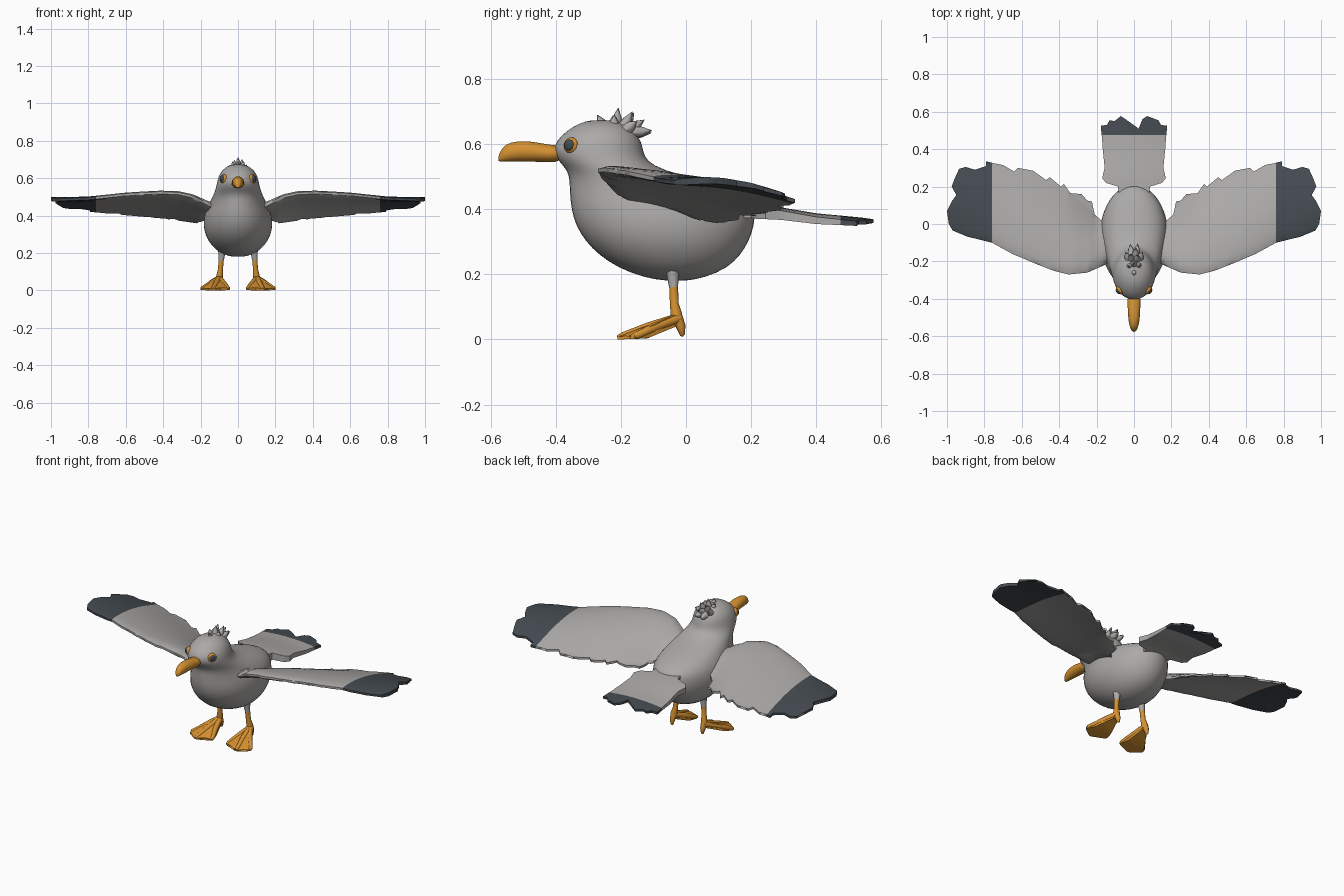
import bpy, bmesh, math
from mathutils import Vector

if "Cube" in bpy.data.objects:
    bpy.data.objects.remove(bpy.data.objects["Cube"])


def material(name, rgb):
    m = bpy.data.materials.new(name)
    m.use_nodes = True
    colour = (*rgb, 1)
    m.diffuse_color = colour
    m.node_tree.nodes["Principled BSDF"].inputs["Base Color"].default_value = colour
    return m


GREY = material("feather grey", (.41, .40, .39))
DARK = material("slate tips", (.058, .070, .082))
ORANGE = material("beak orange", (.66, .28, .03))


def lerp(table, t):
    """Piecewise linear lookup in a list of (key, value)."""
    if t <= table[0][0]:
        return table[0][1]
    for (a, va), (b, vb) in zip(table, table[1:]):
        if t <= b:
            return va + (vb - va) * (t - a) / (b - a)
    return table[-1][1]


def finish(name, bm, mats, rule=None, mirror=False, subdivide=0):
    bmesh.ops.recalc_face_normals(bm, faces=bm.faces)
    if rule:
        for f in bm.faces:
            f.material_index = int(rule(f.calc_center_median()))
    mesh = bpy.data.meshes.new(name)
    bm.to_mesh(mesh)
    bm.free()
    for m in mats:
        mesh.materials.append(m)
    ob = bpy.data.objects.new(name, mesh)
    bpy.context.collection.objects.link(ob)
    bpy.ops.object.select_all(action='DESELECT')
    ob.select_set(True)
    bpy.context.view_layer.objects.active = ob
    bpy.ops.object.shade_smooth_by_angle(angle=math.radians(50))
    if mirror:
        ob.modifiers.new("Mirror", 'MIRROR').use_clip = False
    if subdivide:
        sub = ob.modifiers.new("Subdivision", 'SUBSURF')
        sub.levels = sub.render_levels = subdivide
    return ob


def loft(bm, rings, n=16):
    """Skin elliptical rings given as (centre, half axis, half axis)."""
    loops = []
    for c, a, b in rings:
        angles = [math.tau * i / n for i in range(n)]
        loops.append([bm.verts.new(Vector(c) + Vector(a) * math.cos(t) + Vector(b) * math.sin(t))
                      for t in angles])
    for p, q in zip(loops, loops[1:]):
        for i in range(n):
            j = (i + 1) % n
            bm.faces.new((p[i], p[j], q[j], q[i]))
    bm.faces.new(loops[0])
    bm.faces.new(loops[-1])


def tube(bm, points, n=10):
    """Round limb through (x, y, z, radius) points."""
    pts = [Vector(p[:3]) for p in points]
    axis = (pts[-1] - pts[0]).normalized()
    a = axis.orthogonal().normalized()
    b = axis.cross(a)
    loft(bm, [(c, a * p[3], b * p[3]) for c, p in zip(pts, points)], n)


def sheet(bm, outline, bottom, top, step, cuts=()):
    """Thin shaped plate: outline in plan, heights from two functions."""
    start = bm.faces.new([bm.verts.new((x, y, 0)) for x, y in outline])
    bmesh.ops.triangulate(bm, faces=[start])
    planes = list(cuts)
    for axis in (0, 1):
        lo, hi = min(p[axis] for p in outline), max(p[axis] for p in outline)
        normal = Vector((axis == 0, axis == 1, 0))
        planes += [(normal * (lo + step * k), normal) for k in range(1, int((hi - lo) / step) + 1)]
    for co, no in planes:
        bmesh.ops.bisect_plane(bm, geom=bm.verts[:] + bm.edges[:] + bm.faces[:],
                               plane_co=co, plane_no=no, dist=1e-5)
    upper = bmesh.ops.extrude_face_region(bm, geom=bm.faces[:])["geom"]
    upper = {v for v in upper if isinstance(v, bmesh.types.BMVert)}
    for v in bm.verts:
        v.co.z = (top if v in upper else bottom)(v.co.x, v.co.y)


# Body and head: level slices (height, front, back, half width)
slices = [(.18, -.06, .00, .03), (.19, -.13, .06, .075), (.22, -.21, .13, .125),
          (.26, -.27, .17, .157), (.30, -.31, .195, .178), (.35, -.342, .213, .187),
          (.40, -.355, .216, .182), (.43, -.358, .20, .172), (.46, -.36, .15, .158),
          (.49, -.36, .05, .142), (.52, -.365, -.07, .128), (.55, -.395, -.122, .118),
          (.58, -.41, -.13, .112), (.61, -.40, -.137, .105), (.64, -.37, -.155, .088),
          (.665, -.33, -.19, .058), (.675, -.29, -.23, .02)]
bm = bmesh.new()
loft(bm, [((0, (f + b) / 2, z), (w, 0, 0), (0, (b - f) / 2, 0)) for z, f, b, w in slices], 24)
finish("body", bm, [GREY], subdivide=1)

# Beak: upright slices (depth, centre height, half width, half height)
beak = [(-.38, .572, .036, .026), (-.42, .571, .035, .027), (-.47, .578, .034, .032),
        (-.52, .579, .030, .032), (-.555, .574, .022, .028), (-.572, .562, .012, .016),
        (-.577, .555, .004, .006)]
bm = bmesh.new()
loft(bm, [((0, y, z), (w, 0, 0), (0, 0, h)) for y, z, w, h in beak])
finish("beak", bm, [ORANGE], subdivide=1)

# Eyes: orange rim with a dark pupil facing out
facing = Vector((.8, -.58, .12)).normalized()
side = facing.cross((0, 0, 1)).normalized()
up = side.cross(facing)
for name, mat, r, out in (("eye_rims", ORANGE, .025, .0), ("pupils", DARK, .018, .009)):
    bm = bmesh.new()
    centre = Vector((.077, -.354, .597)) + facing * out
    rings = []
    for k in range(1, 10):
        t = math.pi * k / 10
        s = r * math.sin(t)
        rings.append((centre - facing * (math.cos(t) * r * .6), side * s, up * s))
    loft(bm, rings)
    finish(name, bm, [mat], mirror=True)

# Crest: pointed tufts fanning up and back
bm = bmesh.new()
tufts = [(0, -.272, .69), (0, -.208, .712), (.03, -.22, .69), (-.03, -.225, .688),
         (.022, -.165, .70), (-.02, -.16, .697), (.045, -.15, .672), (-.045, -.15, .67),
         (.01, -.128, .675), (.02, -.105, .642), (-.02, -.107, .635)]
for x, y, z in tufts:
    tip, base = Vector((x, y, z)), Vector((x * .6, -.215 + (y + .2) * .4, .635))
    mid = base.lerp(tip, .6)
    tube(bm, [(*base, .024), (*mid, .015), (*tip, .001)], 7)
finish("crest", bm, [GREY])

# Wings: feathered outline, sloping down to the trailing edge
front_edge = [(.08, -.18), (.17, -.225), (.25, -.26), (.35, -.27), (.43, -.25), (.52, -.215),
              (.65, -.16), (.76, -.10), (.89, -.068), (.97, -.035)]
feathers = [(.99, .0), (1.0, .07), (.975, .12), (.95, .155), (.975, .20), (.96, .24), (.91, .235),
            (.935, .295), (.90, .305), (.85, .29), (.79, .31), (.775, .285), (.80, .25), (.765, .25),
            (.79, .335), (.75, .325), (.715, .29), (.70, .315), (.64, .28), (.62, .30), (.56, .265),
            (.54, .285), (.47, .235), (.45, .25), (.39, .20), (.375, .215), (.34, .165), (.28, .16),
            (.25, .125), (.225, .12), (.21, .05), (.17, .015), (.08, .0)]
back_edge = [(.08, .02), (.2, .06), (.35, .19), (.55, .28), (.8, .34), (1, .28)]
front_height = [(.08, .42), (.17, .465), (.24, .50), (.32, .518), (.42, .522), (.6, .512), (.8, .49), (1, .482)]
back_height = [(.08, .37), (.2, .362), (.4, .39), (.6, .408), (.8, .426), (1, .455)]


def wing_surface(sign):
    def height(x, y):
        lead, trail = lerp(front_edge, x), lerp(back_edge, x)
        u = min(max((y - lead) / (trail - lead), 0), 1)
        mid = lerp(front_height, x) * (1 - u) + lerp(back_height, x) * u
        thick = .006 + .055 * math.sqrt(u) * (1 - u) ** 1.5 * (1.25 - x)
        return mid + .018 * math.sin(math.pi * u) + sign * thick
    return height


bm = bmesh.new()
sheet(bm, front_edge + feathers, wing_surface(-1), wing_surface(1), .03,
      [(Vector((.76, 0, 0)), Vector((1, 0, 0)))])
finish("wings", bm, [GREY, DARK], lambda c: c.x > .76, mirror=True)

# Tail: notched fan with dark ends
half = [(.08, .12), (.085, .20), (.15, .22), (.17, .245), (.157, .30), (.167, .40), (.172, .47),
        (.178, .525), (.145, .53), (.13, .555), (.105, .55), (.07, .577), (.045, .56), (.025, .51)]
outline = half + [(0, .465)] + [(-x, y) for x, y in reversed(half)]
tail_top = [(.12, .425), (.25, .413), (.4, .388), (.58, .371)]
tail_bottom = [(.12, .37), (.25, .382), (.4, .366), (.58, .36)]
bm = bmesh.new()
sheet(bm, outline, lambda x, y: lerp(tail_bottom, y) - .4 * x * x,
      lambda x, y: lerp(tail_top, y) - .4 * x * x, .04,
      [(Vector((0, .475, 0)), Vector((0, 1, 0)))])
finish("tail", bm, [GREY, DARK], lambda c: c.y > .475)

# Legs: grey thigh stub above an orange shank
bm = bmesh.new()
tube(bm, [(.085, -.042, .23, .024), (.087, -.04, .19, .018), (.09, -.038, .16, .014),
          (.094, -.036, .11, .014), (.098, -.03, .08, .018), (.10, -.028, .055, .018)], 12)
finish("legs", bm, [ORANGE, GREY], lambda c: c.z > .16, mirror=True)

# Feet: three toes and a heel spur
bm = bmesh.new()
toe_tips = [(.052, -.175), (.132, -.205), (.192, -.165)]
for x, y in toe_tips:
    tube(bm, [(.10, -.022, .066, .016), (.10 * .5 + x * .5, -.015 + y * .5, .037, .015),
              (x, y + .01, .011, .011), (x, y - .005, .007, .006)])
tube(bm, [(.10, -.03, .075, .018), (.10, -.016, .04, .015), (.10, -.011, .014, .008), (.10, -.011, .009, .003)])
finish("toes", bm, [ORANGE], mirror=True)

# Webbing between the toes
web = [(.085, -.03), (.045, -.17), (.055, -.182), (.09, -.172), (.125, -.21), (.14, -.21),
       (.16, -.168), (.195, -.172), (.20, -.158), (.115, -.03)]
web_top = [(-.21, .01), (-.13, .04), (-.03, .075)]
web_bottom = [(-.21, 0), (-.12, .003), (-.03, .04)]
bm = bmesh.new()
sheet(bm, web, lambda x, y: lerp(web_bottom, y),
      lambda x, y: max(lerp(web_top, y) - 2.5 * (x - .115) ** 2, lerp(web_bottom, y) + .008), .025)
finish("foot_webs", bm, [ORANGE], mirror=True)
